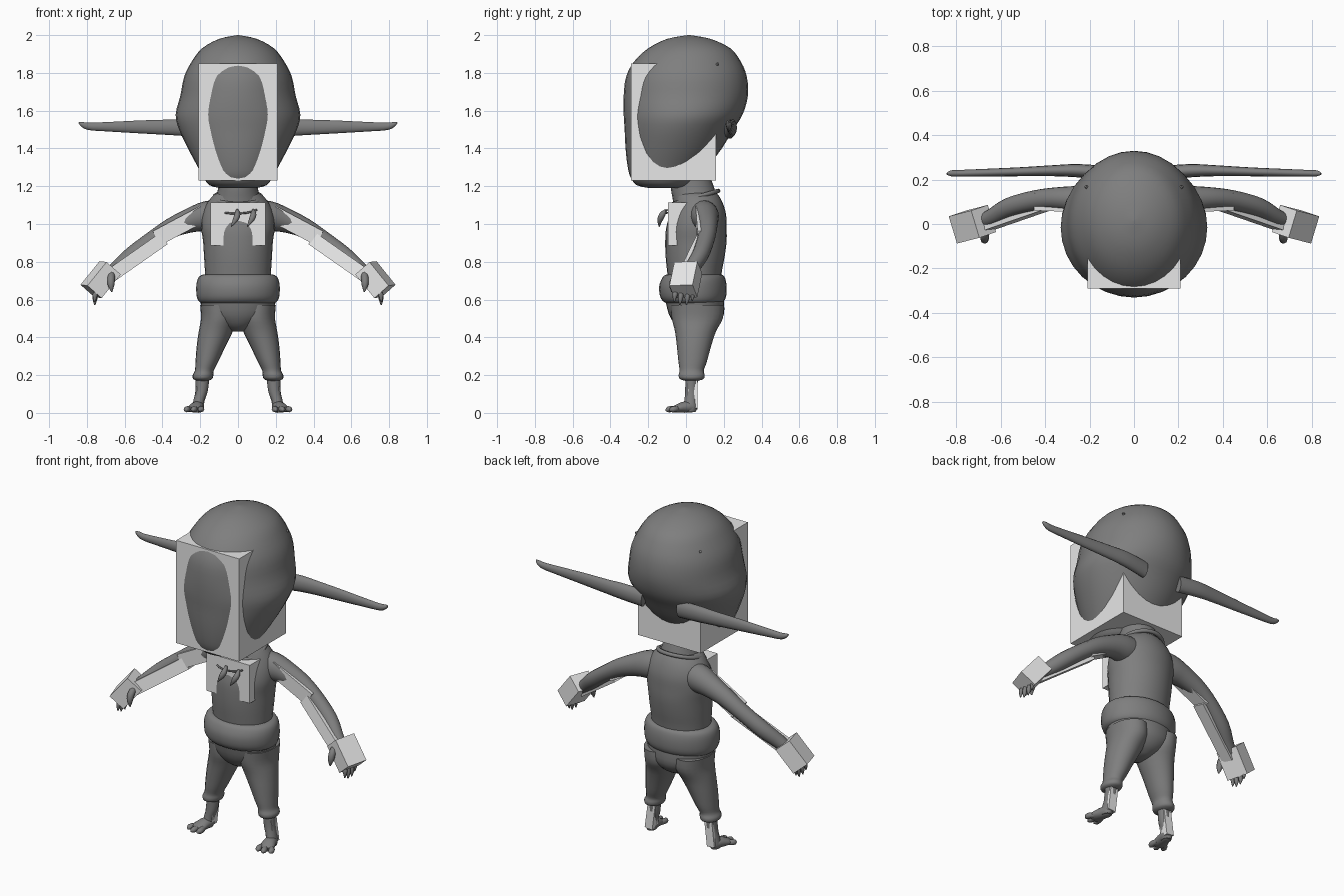
import bpy, bmesh, math
from mathutils import Vector


def material(name, v):
    m = bpy.data.materials.new(name)
    m.diffuse_color = (v, v, v, 1)
    return m


DARK = material("dark grey", 0.21)
LIGHT = material("light grey", 0.8)
X, Y, Z = Vector((1, 0, 0)), Vector((0, 1, 0)), Vector((0, 0, 1))


def finish(name, bm, mat, smooth=True):
    bmesh.ops.recalc_face_normals(bm, faces=bm.faces)
    me = bpy.data.meshes.new(name)
    bm.to_mesh(me)
    bm.free()
    me.materials.append(mat)
    ob = bpy.data.objects.new(name, me)
    bpy.context.collection.objects.link(ob)
    if smooth:
        bpy.ops.object.select_all(action='DESELECT')
        ob.select_set(True)
        bpy.context.view_layer.objects.active = ob
        bpy.ops.object.shade_smooth_by_angle(angle=math.radians(50))
    return ob


def resample(pts, steps):
    """Catmull-Rom interpolation of centre and radius tuples"""
    out = []
    for i in range(len(pts) - 1):
        a, b, c, d = pts[max(i - 1, 0)], pts[i], pts[i + 1], pts[min(i + 2, len(pts) - 1)]
        for k in range(steps):
            t = k / steps
            out.append([q + 0.5 * t * (r - p + t * (2 * p - 5 * q + 4 * r - w + t * (3 * (q - r) + w - p)))
                        for p, q, r, w in zip(a, b, c, d)])
    return out + [list(pts[-1])]


def tube(name, pts, s=1, ref=Y, axis=None, segs=20, steps=3, mat=DARK):
    """Loft ellipses (x, y, z, radius_u, radius_v); s = -1 mirrors in x"""
    bm = bmesh.new()
    pts = resample(pts, steps)
    rings = []
    for i, (x, y, z, ru, rv) in enumerate(pts):
        d = axis or (Vector(pts[min(i + 1, len(pts) - 1)][:3]) - Vector(pts[max(i - 1, 0)][:3])).normalized()
        u = (ref - d * ref.dot(d)).normalized()
        v = d.cross(u)
        ring = []
        for k in range(segs):
            a = 2 * math.pi * k / segs
            p = Vector((x, y, z)) + u * max(ru, .002) * math.cos(a) + v * max(rv, .002) * math.sin(a)
            ring.append(bm.verts.new((p.x * s, p.y, p.z)))
        rings.append(ring)
    for r0, r1 in zip(rings, rings[1:]):
        for k in range(segs):
            j = (k + 1) % segs
            bm.faces.new((r0[k], r0[j], r1[j], r1[k]))
    bm.faces.new(rings[0])
    bm.faces.new(rings[-1])
    return finish(name, bm, mat)


def body(name, rows, **kw):
    """Upright loft from rows of (z, half width, front y, back y)"""
    return tube(name, [(0, (f + b) / 2, z, w, (b - f) / 2) for z, w, f, b in rows],
                ref=X, axis=Z, **kw)


def bar(name, p, q, wu, wv, s=1, ref=Y):
    """Square bar from p to q"""
    bm = bmesh.new()
    p, q = Vector(p), Vector(q)
    d = (q - p).normalized()
    u = (ref - d * ref.dot(d)).normalized() * wu / 2
    v = d.cross(u).normalized() * wv / 2
    ends = []
    for c in (p, q):
        ends.append([bm.verts.new(((o := c + u * a + v * b).x * s, o.y, o.z))
                     for a, b in ((-1, -1), (1, -1), (1, 1), (-1, 1))])
    for k in range(4):
        j = (k + 1) % 4
        bm.faces.new((ends[0][k], ends[0][j], ends[1][j], ends[1][k]))
    bm.faces.new(ends[0])
    bm.faces.new(ends[1])
    return finish(name, bm, LIGHT, smooth=False)


# head and the block through the face
body("head", [(1.19, .09, -.19, -.02), (1.205, .15, -.26, .03), (1.25, .185, -.295, .07),
              (1.31, .217, -.31, .12), (1.40, .265, -.32, .19), (1.50, .312, -.325, .25),
              (1.58, .33, -.33, .30), (1.68, .305, -.33, .328), (1.78, .285, -.317, .322),
              (1.86, .245, -.275, .29), (1.93, .19, -.20, .235), (1.98, .10, -.10, .13),
              (2.0, .004, .01, .02)], segs=32)
bar("head_block", (0, -.065, 1.23), (0, -.065, 1.85), .45, .42)

# neck, collar and torso
body("neck", [(1.05, .14, -.06, .17), (1.13, .12, -.07, .165), (1.19, .105, -.08, .15), (1.27, .10, -.08, .12)])
tube("collar", [(.125 * math.cos(a), .05 + .12 * math.sin(a), 1.14 + .035 * math.sin(a), .012, .012)
                for a in [2 * math.pi * i / 16 for i in range(17)]], ref=Z, segs=8, steps=2)
body("torso", [(.66, .17, -.09, .18), (.75, .175, -.10, .19), (.83, .18, -.108, .205),
               (.91, .185, -.11, .215), (.98, .195, -.105, .215), (1.05, .19, -.085, .212),
               (1.11, .165, -.065, .195), (1.155, .125, -.06, .17), (1.17, .09, -.05, .15)], segs=28)
bar("chest_block", (0, -.025, .885), (0, -.025, 1.115), .14, .29)

# necklace with two claws
tube("necklace_cord", [(-.07, -.10, 1.06, .005, .005), (-.02, -.115, 1.055, .005, .005),
                       (.05, -.115, 1.06, .005, .005), (.10, -.10, 1.075, .005, .005)], ref=Z, segs=8)
for n, x in (("left", -.015), ("right", .07)):
    tube(f"necklace_claw_{n}", [(x + .01, -.105, 1.075, .006, .006), (x + .012, -.125, 1.05, .016, .016),
                                (x, -.138, 1.02, .014, .014), (x - .022, -.142, .985, .002, .002)], segs=10)

# waist roll and hips
body("waist_roll", [(.575, .18, -.09, .18), (.59, .207, -.12, .20), (.62, .219, -.138, .213),
                    (.67, .221, -.142, .215), (.71, .213, -.128, .208), (.73, .193, -.11, .195),
                    (.735, .16, -.08, .17)], segs=28)
body("hips", [(.43, .03, .0, .10), (.46, .10, -.05, .16), (.52, .18, -.09, .20), (.60, .20, -.11, .20)], segs=28)

for s, side in ((-1, "left"), (1, "right")):
    # long sideways ears and temple stud
    tube(f"ear_{side}", [(.12, .23, 1.50, .03, .05), (.25, .24, 1.51, .03, .048), (.36, .24, 1.512, .025, .042),
                         (.52, .235, 1.514, .02, .035), (.70, .23, 1.515, .017, .025), (.79, .228, 1.517, .015, .02),
                         (.825, .228, 1.528, .013, .013), (.842, .226, 1.538, .004, .004)], s, segs=14)
    tube(f"temple_stud_{side}", [(.20, .155, 1.835, .009, .009), (.218, .17, 1.85, .007, .007)], s, segs=8, steps=1)

    # arm with inner blocks showing through
    tube(f"arm_{side}", [(.08, .085, 1.05, .08, .08), (.17, .10, 1.04, .075, .08), (.25, .11, 1.02, .062, .065),
                         (.35, .115, .98, .05, .053), (.45, .105, .918, .046, .046), (.56, .075, .835, .044, .046),
                         (.64, .03, .765, .038, .04), (.69, .01, .72, .032, .033)], s)
    bar(f"upper_arm_block_{side}", (.18, .09, 1.058), (.43, .10, .925), .078, .085, s)
    bar(f"forearm_block_{side}", (.40, .095, .918), (.69, -.005, .715), .068, .072, s)
    bar(f"hand_block_{side}", (.677, .012, .768), (.778, -.014, .643), .128, .103, s, ref=Vector((.32, .95, 0)))

    # fingers and thumb
    for i, (y, dz) in enumerate(((-.055, .015), (-.025, 0), (.01, .0), (.04, .02))):
        tube(f"finger_{i + 1}_{side}", [(.735, y * .8, .68, .015, .015), (.75, y, .64, .014, .014),
                                        (.757, y - .004, .605 + dz, .013, .013),
                                        (.758, y - .008, .572 + dz, .003, .003)], s, segs=8)
    tube(f"thumb_{side}", [(.67, -.03, .74, .018, .018), (.672, -.06, .71, .02, .02),
                           (.672, -.072, .675, .017, .017), (.668, -.075, .64, .003, .003)], s, segs=8)

    # trouser leg with gathered cuff
    tube(f"trouser_leg_{side}", [(.105, .06, .57, .095, .14), (.10, .06, .50, .096, .135),
                                 (.118, .05, .43, .09, .108), (.143, .042, .35, .076, .09),
                                 (.165, .035, .27, .06, .075), (.178, .03, .225, .05, .064),
                                 (.185, .03, .20, .055, .069), (.187, .03, .18, .05, .063),
                                 (.188, .03, .17, .03, .035)], s, ref=X, axis=Z)

    # shin with inner block, foot and toes
    tube(f"shin_{side}", [(.188, .03, .20, .037, .035), (.192, .028, .12, .033, .033), (.205, .025, .07, .03, .034),
                          (.212, .022, .03, .03, .038), (.213, .02, .006, .025, .032)], s, ref=X, axis=Z, segs=14)
    bar(f"shin_block_{side}", (.188, .034, .18), (.208, .036, .022), .05, .052, s, ref=X)
    tube(f"foot_{side}", [(.205, .055, .022, .014, .012), (.208, .035, .03, .03, .028), (.218, -.01, .03, .037, .03),
                          (.228, -.05, .022, .043, .021), (.232, -.07, .018, .036, .014)], s, ref=X, segs=14)
    for i, (x, y) in enumerate(((.195, -.10), (.232, -.105), (.268, -.085))):
        tube(f"toe_{i + 1}_{side}", [(.222 + (x - .23) * .6, -.04, .022, .016, .016), (x, y + .025, .02, .017, .016),
                                     (x + .004, y + .008, .017, .015, .014), (x + .006, y - .004, .013, .003, .003)],
             s, ref=X, segs=8)
